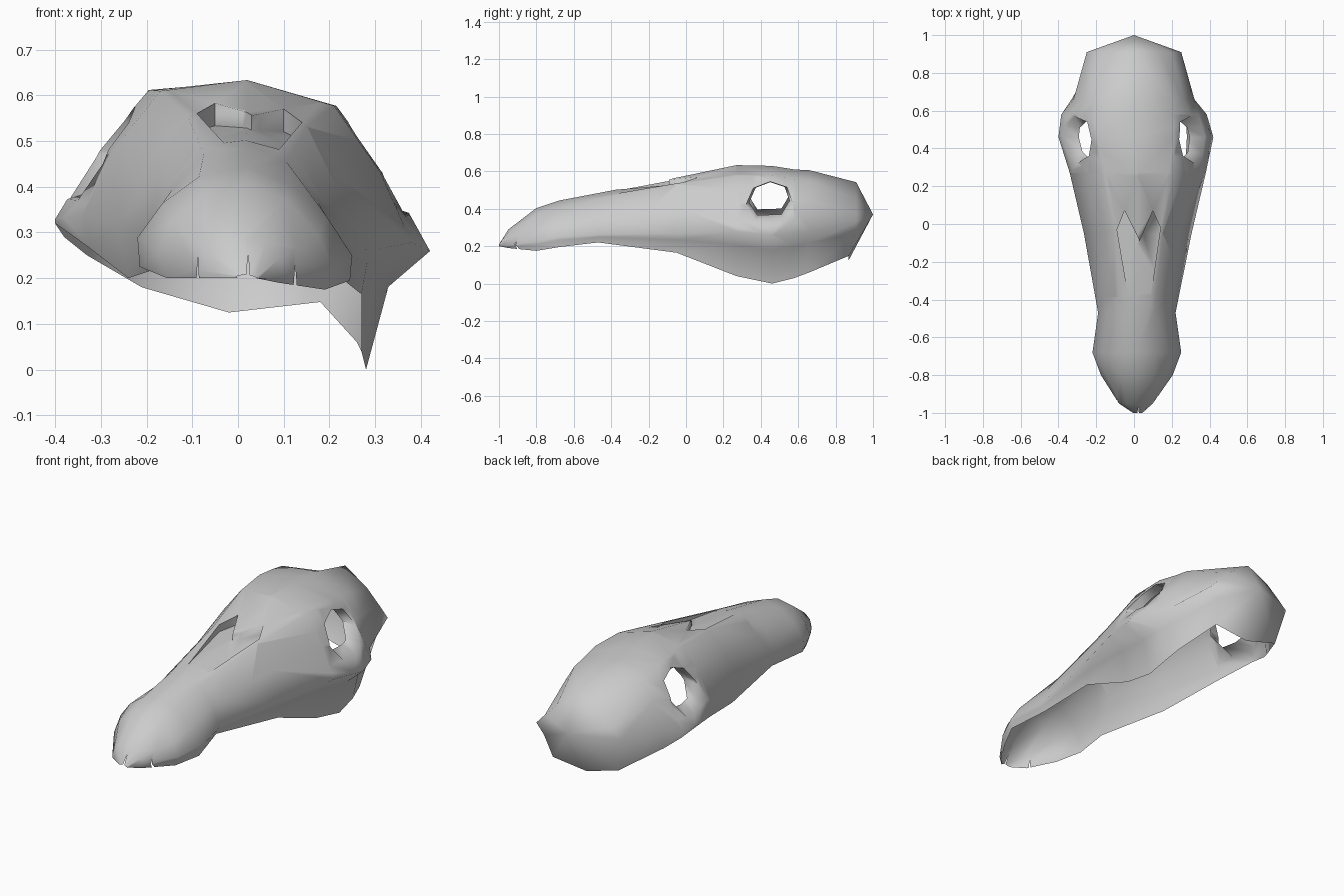
import bpy, bmesh, math
from mathutils import Vector

default = bpy.data.objects.get("Cube")
if default:
    bpy.data.objects.remove(default)

# Bone material
bone = bpy.data.materials.new("bone_grey")
bone.use_nodes = True
colour = (0.6, 0.6, 0.6, 1.0)
bone.diffuse_color = colour
bone.node_tree.nodes["Principled BSDF"].inputs["Base Color"].default_value = colour

ROLL = 0.085  # the skull leans slightly to one side

# Cross-sections from snout to nape:
# y, centre, crown z, brow (half width, z), temple, cheekbone, left edge (x, z), right edge (x, z)
SECTIONS = [
    (-1, .02, .21, .01, .208, .02, .205, .025, .203, .04, .2, 0, .2),
    (-.95, .01, .29, .05, .28, .08, .25, .09, .21, .09, .19, -.08, .2),
    (-.8, .015, .405, .09, .38, .16, .31, .19, .24, .19, .175, -.155, .2),
    (-.68, .015, .445, .1, .415, .18, .35, .235, .27, .245, .195, -.215, .225),
    (-.47, .015, .485, .09, .465, .16, .38, .205, .28, .2, .22, -.18, .22),
    (-.05, .02, .568, .13, .545, .22, .43, .285, .29, .27, .165, -.24, .2),
    (.27, .02, .635, .19, .595, .29, .46, .36, .31, .27, .04, -.33, .27),
    (.46, .01, .63, .205, .595, .32, .45, .41, .295, .28, 0, -.4, .32),
    (.58, 0, .61, .205, .575, .3, .455, .385, .3, .275, .03, -.38, .29),
    (.66, 0, .606, .2, .565, .265, .46, .32, .31, .26, .06, -.33, .25),
    (.91, 0, .542, .13, .465, .2, .4, .25, .35, .18, .148, -.21, .18),
]


def section_points(row):
    """One arch of points from the left edge over the crown to the right edge."""
    y, centre, crown, *rest = row
    pairs = [(rest[k], rest[k + 1]) for k in (0, 2, 4)]
    arch = [(centre + w, z) for w, z in reversed(pairs)]
    arch += [(centre, crown)]
    arch += [(centre - w, z) for w, z in pairs]
    arch = [(x, z - ROLL * x) for x, z in arch]
    # The left jaw is tucked in under the cheekbone behind the snout
    left, right = rest[6:8], rest[8:10]
    tuck = .6 if y < -.3 else .35
    jaw = (left[0] + (arch[0][0] - left[0]) * tuck, left[1] + (arch[0][1] - left[1]) * .7)
    points = [(x, y, z) for x, z in [jaw] + arch]
    edge_y = min(y, .87)
    return [(left[0], edge_y, left[1])] + points + [(right[0], edge_y, right[1])]


def inside(point, polygon):
    """Even-odd test of a flat point against a polygon."""
    hit = False
    for a, b in zip(polygon, polygon[1:] + polygon[:1]):
        if (a[1] > point[1]) != (b[1] > point[1]):
            if point[0] < a[0] + (point[1] - a[1]) * (b[0] - a[0]) / (b[1] - a[1]):
                hit = not hit
    return hit


def cut_region(bm, polygon, axes, keep):
    """Cut the polygon outline into the shell and return the faces within it."""
    u, v = axes
    low = [min(p[k] for p in polygon) for k in (0, 1)]
    high = [max(p[k] for p in polygon) for k in (0, 1)]

    def near(face):
        if not keep(face.calc_center_median()):
            return False
        return all(max(vert.co[a] for vert in face.verts) >= low[k] and
                   min(vert.co[a] for vert in face.verts) <= high[k]
                   for k, a in enumerate(axes))

    for a, b in zip(polygon, polygon[1:] + polygon[:1]):
        start, normal = Vector(), Vector()
        start[u], start[v] = a
        normal[u], normal[v] = b[1] - a[1], a[0] - b[0]
        faces = [f for f in bm.faces if near(f)]
        edges = {e for f in faces for e in f.edges}
        verts = {w for f in faces for w in f.verts}
        bmesh.ops.bisect_plane(bm, geom=faces + list(edges) + list(verts),
                               dist=1e-5, plane_co=start, plane_no=normal.normalized())
    result = []
    for f in bm.faces:
        c = f.calc_center_median()
        if keep(c) and inside((c[u], c[v]), polygon):
            result.append(f)
    return result


def push_in(bm, faces, move):
    """Extrude a region, moving its new points, and return the new faces."""
    new = bmesh.ops.extrude_face_region(bm, geom=faces)["geom"]
    old = [f for f in faces if f.is_valid]
    if old:
        bmesh.ops.delete(bm, geom=old, context="FACES")
    verts = [g for g in new if isinstance(g, bmesh.types.BMVert) and g.is_valid]
    middle = sum((w.co for w in verts), Vector()) / len(verts)
    for w in verts:
        w.co = move(w.co.copy(), middle)
    return [g for g in new if isinstance(g, bmesh.types.BMFace) and g.is_valid]


# Lofted shell, open underneath
bm = bmesh.new()
rows = [[bm.verts.new(p) for p in section_points(s)] for s in SECTIONS]
for near_row, far_row in zip(rows, rows[1:]):
    for j in range(len(near_row) - 1):
        bm.faces.new((near_row[j], far_row[j], far_row[j + 1], near_row[j + 1]))

# Pointed nape closing the back
nape = bm.verts.new((0, 1, .37))
ring = rows[-1] + [bm.verts.new((-.02, .87, .125))]
for a, b in zip(ring, ring[1:] + ring[:1]):
    bm.faces.new((a, nape, b))

# Eye sockets with a lip sloping inward
eye = [(.32, .42), (.36, .51), (.45, .545), (.54, .515), (.57, .43), (.52, .345), (.37, .34)]
for side in (1, -1):
    outline = [(y, z + (.03 if side < 0 else 0)) for y, z in eye]
    socket = cut_region(bm, outline, (1, 2), lambda c: c.x * side > .15)
    lip = push_in(bm, socket, lambda p, m: m + (p - m) * .86 + Vector((-.07 * side, 0, .012)))
    bmesh.ops.delete(bm, geom=lip, context="FACES")

# Nasal hollow, deepening towards the pointed nose bones
nose = [(-.03, -.38), (.09, -.37), (.14, -.02), (.1, .07), (.03, -.09), (-.05, .07), (-.09, -.03)]
hollow = cut_region(bm, nose, (0, 1), lambda c: c.z > .4)
push_in(bm, hollow, lambda p, m: p - Vector((0, 0, max(0, p.y + .38) * .11)))

# Gaps between the teeth
for x, width, top in ((-.088, .008, .245), (.022, .012, .255), (.125, .01, .23)):
    gap = [(x - width, .1), (x + width, .1), (x, top)]
    bmesh.ops.delete(bm, geom=cut_region(bm, gap, (0, 2), lambda c: c.y < -.75), context="FACES")

bmesh.ops.remove_doubles(bm, verts=bm.verts[:], dist=.0005)
mesh = bpy.data.meshes.new("skull")
bm.to_mesh(mesh)
bm.free()
mesh.materials.append(bone)
skull = bpy.data.objects.new("skull", mesh)
bpy.context.collection.objects.link(skull)

# Smooth bone with crisp hollow edges
bpy.ops.object.select_all(action="DESELECT")
skull.select_set(True)
bpy.context.view_layer.objects.active = skull
bpy.ops.object.shade_smooth_by_angle(angle=math.radians(80))
